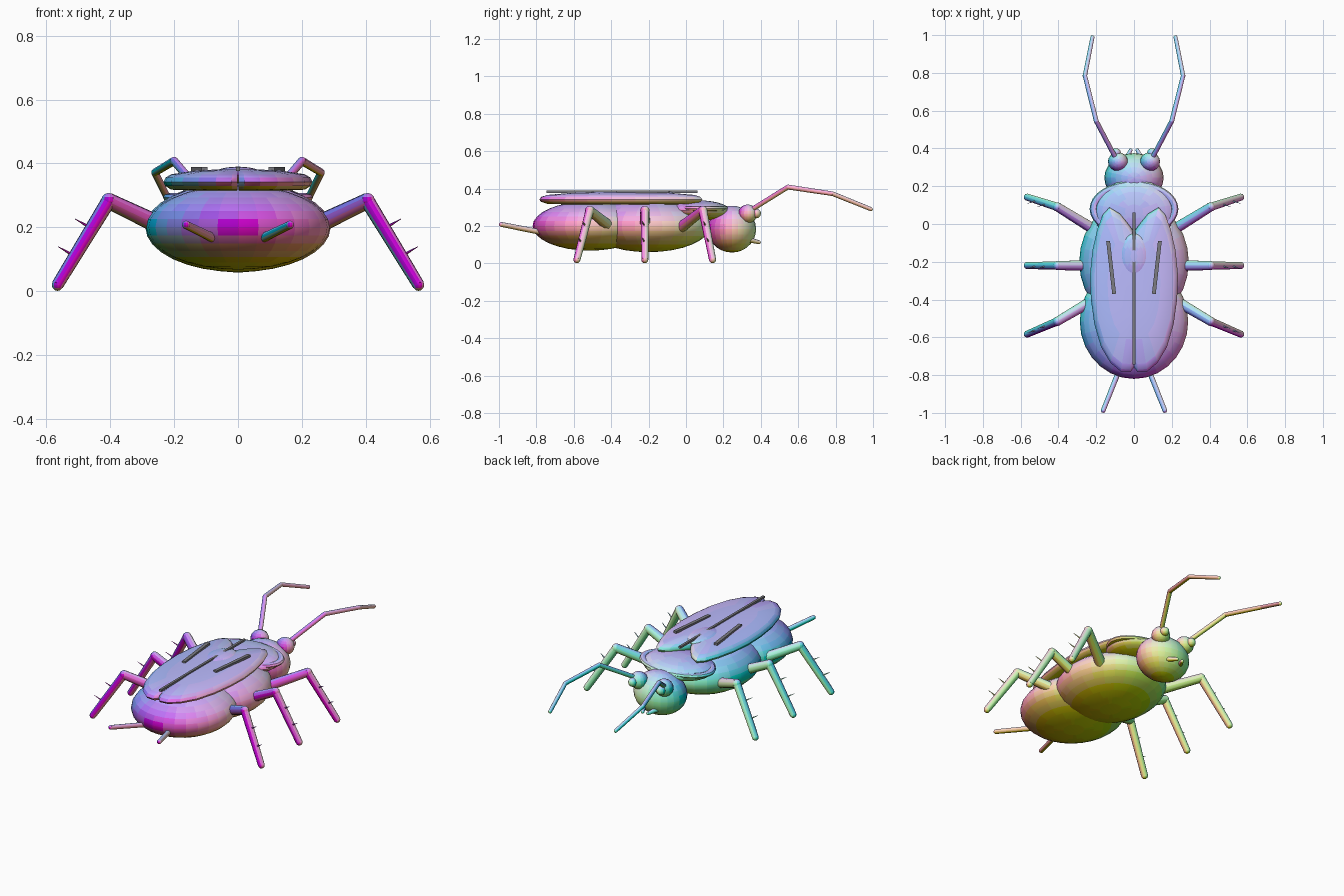
import bpy, bmesh, math
from mathutils import Vector, Matrix

if "Cube" in bpy.data.objects:
    bpy.data.objects.remove(bpy.data.objects["Cube"])


def material(rgb):
    name = "shell_" + "_".join(f"{int(c * 100)}" for c in rgb)
    m = bpy.data.materials.get(name)
    if not m:
        m = bpy.data.materials.new(name)
        m.diffuse_color = (*rgb, 1)
        m.use_nodes = True
        m.node_tree.nodes["Principled BSDF"].inputs["Base Color"].default_value = m.diffuse_color
    return m


def iridescent(me, steps=12):
    # Sheen: the colour follows the direction each face looks in
    slots = {}
    for f in me.polygons:
        rgb = tuple(round((c * .5 + .5) * steps) / steps for c in f.normal)
        if rgb not in slots:
            slots[rgb] = len(me.materials)
            me.materials.append(material(rgb))
        f.material_index = slots[rgb]


def finish(name, bm, angle=40, rgb=None):
    bmesh.ops.recalc_face_normals(bm, faces=bm.faces[:])
    me = bpy.data.meshes.new(name)
    bm.to_mesh(me)
    bm.free()
    if rgb:
        me.materials.append(material(rgb))
    else:
        iridescent(me)
    ob = bpy.data.objects.new(name, me)
    bpy.context.collection.objects.link(ob)
    bpy.ops.object.select_all(action='DESELECT')
    bpy.context.view_layer.objects.active = ob
    ob.select_set(True)
    bpy.ops.object.shade_smooth_by_angle(angle=math.radians(angle))
    return ob


def ball(bm, c, r, seg=24, rings=14):
    m = Matrix.Translation(c) @ Matrix.Diagonal((*r, 1))
    bmesh.ops.create_uvsphere(bm, u_segments=seg, v_segments=rings, radius=1, matrix=m)


def ellipsoid(name, c, r, seg=24, rings=14):
    bm = bmesh.new()
    ball(bm, c, r, seg, rings)
    return finish(name, bm)


def rod(bm, a, b, r1, r2, seg=10):
    a, b = Vector(a), Vector(b)
    d = b - a
    m = Matrix.Translation((a + b) / 2) @ d.to_track_quat('Z', 'Y').to_matrix().to_4x4()
    bmesh.ops.create_cone(bm, cap_ends=True, segments=seg, radius1=r1, radius2=r2,
                          depth=d.length, matrix=m)


def limb(bm, pts, radii):
    for i in range(len(pts) - 1):
        rod(bm, pts[i], pts[i + 1], radii[i], radii[i + 1])
    for p, r in zip(pts, radii):
        ball(bm, p, (r, r, r), 10, 6)


def bar(name, a, b, w, h):
    a, b = Vector(a), Vector(b)
    d = b - a
    bm = bmesh.new()
    m = (Matrix.Translation((a + b) / 2) @ Matrix.Rotation(math.atan2(d.y, d.x), 4, 'Z')
         @ Matrix.Diagonal((d.length, w, h, 1)))
    bmesh.ops.create_cube(bm, size=1, matrix=m)
    return finish(name, bm, 30, (.2, .2, .22))


# Body masses
ellipsoid("abdomen", (0, -.515, .2), (.287, .305, .132), 28, 16)
ellipsoid("thorax", (0, -.20, .2), (.29, .33, .14), 28, 16)
ellipsoid("head", (0, .245, .183), (.157, .13, .125))
ellipsoid("neck_shield", (0, .065, .282), (.215, .17, .055), 28)

# Rim round the neck shield
bm = bmesh.new()
seg, sides = 32, 8
rings = []
for i in range(seg):
    t = 2 * math.pi * i / seg
    ring = []
    for j in range(sides):
        u = 2 * math.pi * j / sides
        k = .02 * math.cos(u)
        ring.append(bm.verts.new(((.215 + k) * math.cos(t), .08 + (.128 + k) * math.sin(t),
                                  .293 + .014 * math.sin(u))))
    rings.append(ring)
for i in range(seg):
    for j in range(sides):
        a, b = rings[i], rings[(i + 1) % seg]
        bm.faces.new((a[j], b[j], b[(j + 1) % sides], a[(j + 1) % sides]))
finish("shield_rim", bm)

# Wing cases: domed shells built from nested outlines
OUTLINE = [(.001, -.04), (.03, .0), (.075, .055), (.13, .088), (.165, .05), (.195, -.03),
           (.22, -.14), (.233, -.27), (.228, -.40), (.21, -.53), (.175, -.65), (.125, -.735),
           (.07, -.78), (.02, -.785), (.001, -.76), (.001, -.58), (.001, -.40), (.001, -.22)]
LAYERS = [(.55, .314), (.90, .318), (.98, .33), (1, .342), (.97, .356), (.90, .366),
          (.6, .377), (.3, .381)]
for side, s in (("left", -1), ("right", 1)):
    bm = bmesh.new()
    loops = []
    for k, z in LAYERS:
        # Shrink towards the midline seam so the two cases meet
        loops.append([bm.verts.new((s * (.001 + (x - .001) * k), -.35 + (y + .35) * k, z))
                      for x, y in OUTLINE])
    n = len(OUTLINE)
    for a, b in zip(loops, loops[1:]):
        for i in range(n):
            j = (i + 1) % n
            bm.faces.new((a[i], a[j], b[j], b[i]))
    bm.faces.new(loops[0])
    bm.faces.new(loops[-1])
    finish(f"wing_case_{side}", bm, 45)
    bar(f"wing_ridge_{side}", (s * .137, -.09, .382), (s * .105, -.37, .382), .02, .014)

bar("wing_seam", (0, .062, .383), (0, -.745, .383), .014, .012)
ellipsoid("scutellum", (0, -.17, .364), (.08, .12, .026))

# Paired head parts, tail feelers and legs
for side, s in (("left", -1), ("right", 1)):
    ellipsoid(f"eye_{side}", (s * .085, .33, .265), (.053, .05, .05), 16, 10)
    ellipsoid(f"pupil_{side}", (s * .095, .375, .267), (.026, .026, .026), 12, 8)

    bm = bmesh.new()
    limb(bm, [(s * .10, .355, .29), (s * .20, .545, .408), (s * .26, .785, .372),
              (s * .22, .988, .29)], [.013, .013, .012, .011])
    finish(f"antenna_{side}", bm)

    bm = bmesh.new()
    limb(bm, [(s * .055, .32, .13), (s * .018, .39, .113)], [.016, .01])
    finish(f"mandible_{side}", bm)

    bm = bmesh.new()
    limb(bm, [(s * .065, -.74, .16), (s * .163, -.987, .208)], [.015, .013])
    finish(f"tail_feeler_{side}", bm)

    for leg, hip_y, knee_y, foot_y in (("front", -.03, .09, .142), ("middle", -.22, -.22, -.22),
                                       ("rear", -.40, -.515, -.583)):
        hip = Vector((s * .21, hip_y, .19))
        knee = Vector((s * .405, knee_y, .283))
        foot = Vector((s * .565, foot_y, .02))
        bm = bmesh.new()
        limb(bm, [hip, knee], [.03, .025])
        limb(bm, [knee, foot], [.023, .019])
        # Two spines on the shin
        for t in (.33, .66):
            p = knee.lerp(foot, t)
            rod(bm, p, p + Vector((s * .052, -.015, .03)), .006, .001, 6)
        finish(f"{leg}_leg_{side}", bm)
